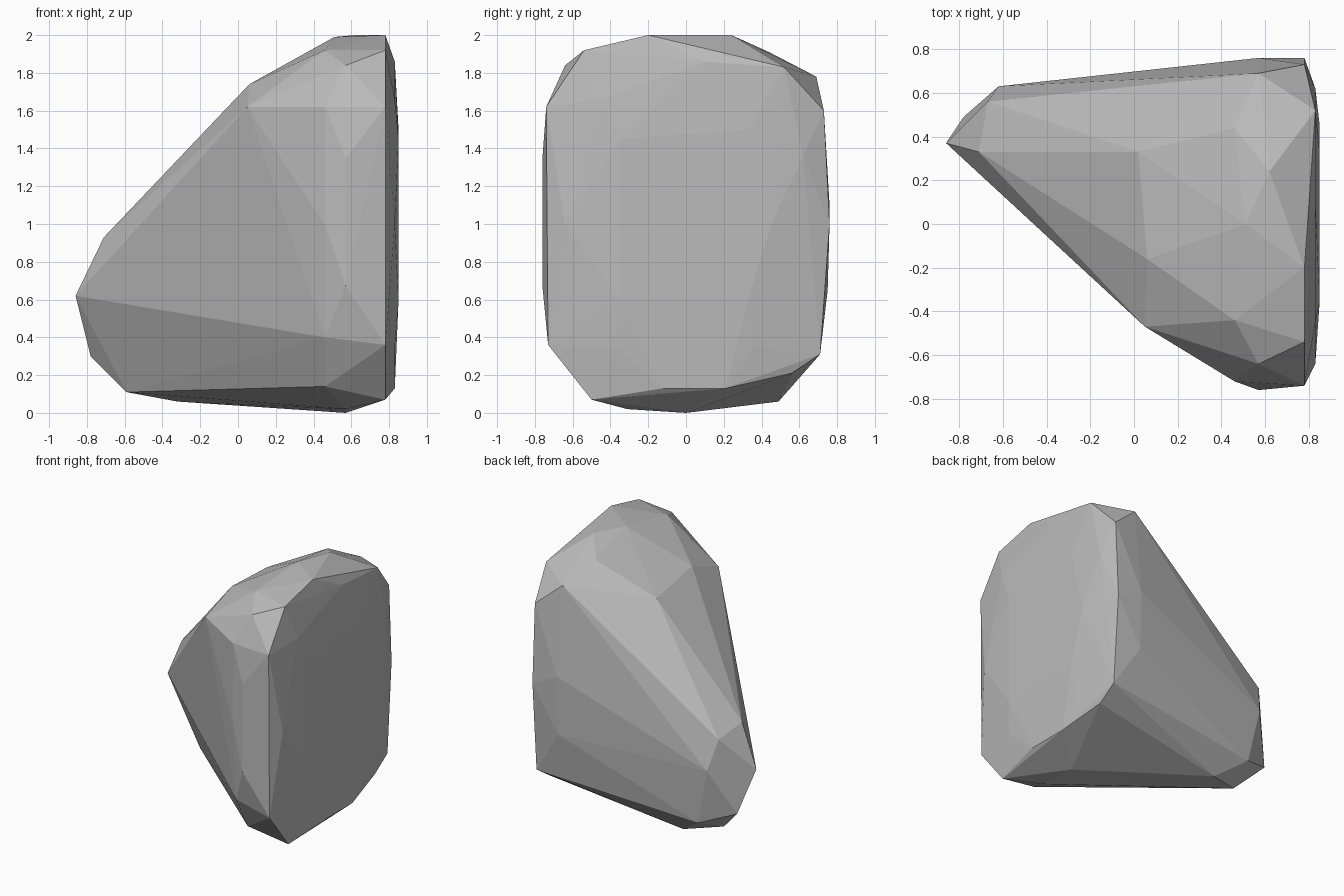
import bpy
import bmesh
from mathutils import Vector

# Remove the default cube only
default_cube = bpy.data.objects.get("Cube")
if default_cube:
    bpy.data.objects.remove(default_cube, do_unlink=True)


def stone_material(name, value):
    """Plain matte material in a single grey."""
    material = bpy.data.materials.new(name)
    material.use_nodes = True
    colour = (value, value, value, 1)
    material.diffuse_color = colour
    shader = material.node_tree.nodes["Principled BSDF"]
    shader.inputs["Base Color"].default_value = colour
    shader.inputs["Roughness"].default_value = 0.9
    return material


def section(x, outline):
    """Corners of the rock on one upright slice across x."""
    return [Vector((x, y, z)) for y, z in outline]


def corners(*points):
    """Loose corners of the rock."""
    return [Vector(point) for point in points]


def chipped_rock(name, corner_list, material):
    """Wrap the corners in a flat-faced convex shell."""
    bm = bmesh.new()
    for corner in corner_list:
        bm.verts.new(corner)
    hull = bmesh.ops.convex_hull(bm, input=bm.verts[:])
    unused = set(hull["geom_interior"]) | set(hull["geom_unused"])
    loose = [item for item in unused if isinstance(item, bmesh.types.BMVert)]
    bmesh.ops.delete(bm, geom=loose, context="VERTS")
    bmesh.ops.recalc_face_normals(bm, faces=bm.faces[:])

    mesh = bpy.data.meshes.new(name)
    bm.to_mesh(mesh)
    bm.free()
    mesh.materials.append(material)
    rock = bpy.data.objects.new(name, mesh)
    bpy.context.scene.collection.objects.link(rock)
    return rock


# Broad, nearly flat side: a slightly domed centre and its softened border
broad_side = section(0.85, [(-0.35, 1.45), (0.33, 1.5), (0.45, 1.0),
                            (0.33, 0.6), (-0.35, 0.6)])
broad_border = section(0.83, [(0.1, 1.86), (0.52, 1.83), (0.62, 1.36),
                              (0.36, 0.35), (0.21, 0.13), (-0.12, 0.13),
                              (-0.37, 0.35), (-0.64, 1.0), (-0.45, 1.66)])

# Sharp rim running around the broad side
rim = section(0.78, [(-0.2, 2.0), (-0.54, 1.92), (-0.74, 1.62),
                     (-0.73, 0.36), (-0.5, 0.07), (0.56, 0.21),
                     (0.71, 0.31), (0.76, 1.0), (0.73, 1.6)])

# Crown, shoulders and base edge on the thick part of the rock
thick_part = section(0.57, [(0, 0), (-0.31, 0.02), (-0.76, 0.67),
                            (-0.76, 1.35), (-0.64, 1.84), (0.69, 1.78),
                            (0.76, 1.1), (0.75, 0.65)])
front_shoulder = section(0.46, [(-0.54, 0.14), (-0.68, 0.4), (-0.72, 1.0),
                                (-0.72, 1.62), (-0.44, 1.92), (0.44, 1.91)])
crown = corners((0.62, 0.24, 2.0), (0.51, 0, 1.99), (0.05, -0.47, 1.62),
                (0.06, -0.16, 1.74), (0.02, 0.33, 1.69))

# Blunt, low nose at the narrow end
nose = corners((-0.86, 0.37, 0.62), (-0.71, 0.33, 0.93), (-0.67, 0.56, 0.87),
               (-0.62, 0.63, 0.64), (-0.78, 0.49, 0.3), (-0.53, 0.61, 0.21),
               (-0.59, 0.38, 0.11), (-0.32, 0.49, 0.06))

grey_stone = stone_material("grey_stone", 0.5)
chipped_rock("rock", broad_side + broad_border + rim + thick_part
             + front_shoulder + crown + nose, grey_stone)
